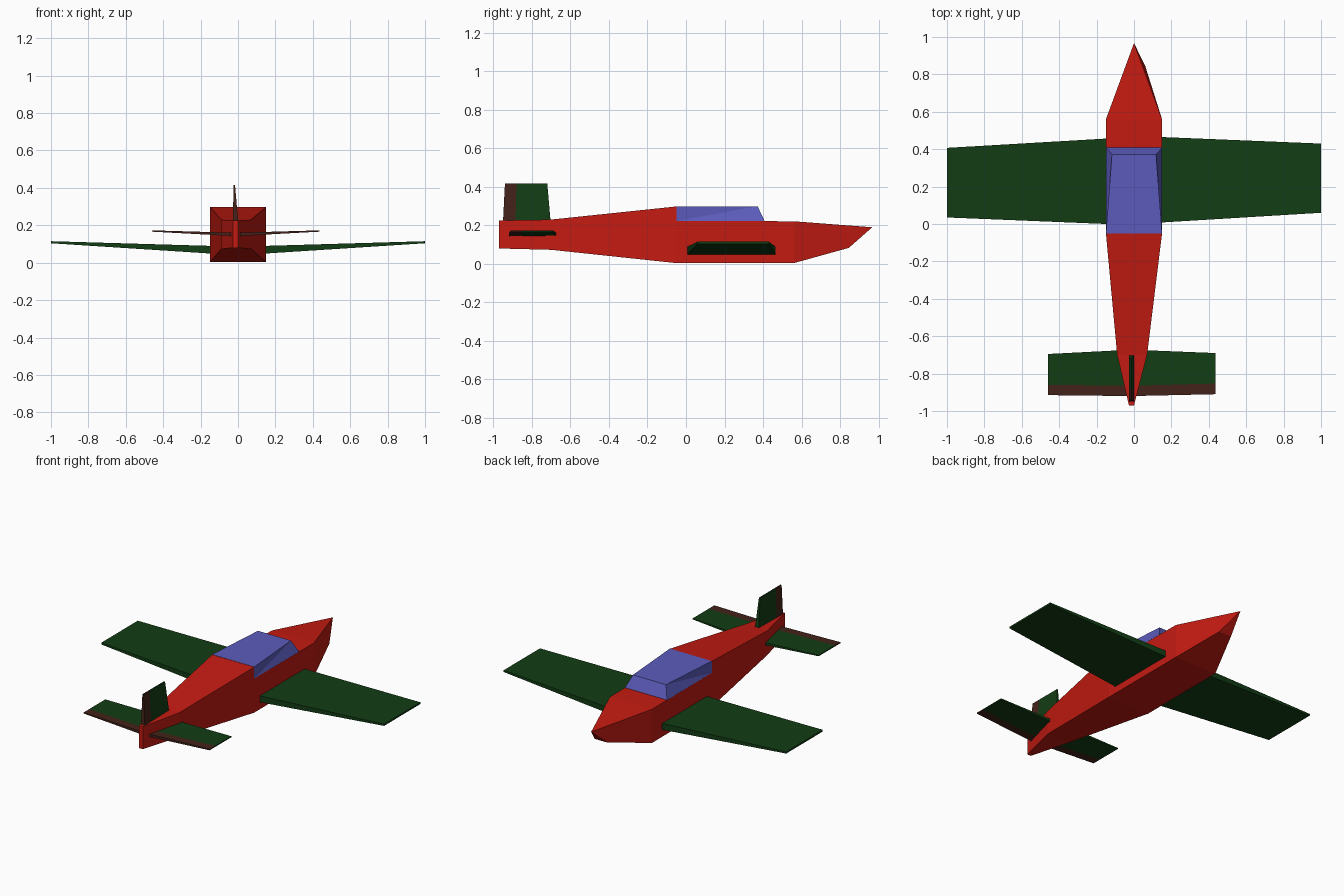
import bpy, bmesh

if "Cube" in bpy.data.objects:
    bpy.data.objects.remove(bpy.data.objects["Cube"])


def material(name, r, g, b):
    m = bpy.data.materials.new(name)
    m.diffuse_color = (r, g, b, 1)
    m.use_nodes = True
    m.node_tree.nodes["Principled BSDF"].inputs["Base Color"].default_value = m.diffuse_color
    return m


RED = material("red_paint", 0.55, 0.011, 0.006)
GREEN = material("green_paint", 0.006, 0.046, 0.007)
BROWN = material("brown_paint", 0.055, 0.016, 0.010)
BLUE = material("blue_glass", 0.105, 0.105, 0.50)


def mesh_object(name, points, faces, mat):
    bm = bmesh.new()
    vs = [bm.verts.new(p) for p in points]
    for f in faces:
        bm.faces.new([vs[i] for i in f])
    bmesh.ops.remove_doubles(bm, verts=bm.verts, dist=1e-5)
    bmesh.ops.recalc_face_normals(bm, faces=bm.faces)
    me = bpy.data.meshes.new(name)
    bm.to_mesh(me)
    bm.free()
    me.materials.append(mat)
    ob = bpy.data.objects.new(name, me)
    bpy.context.collection.objects.link(ob)
    return ob


def loft(name, sections, mat, cap_start=True, cap_end=True):
    """Skin a row of four-point sections."""
    points = [p for s in sections for p in s]
    faces = [(4 * k + i, 4 * k + (i + 1) % 4, 4 * k + 4 + (i + 1) % 4, 4 * k + 4 + i)
             for k in range(len(sections) - 1) for i in range(4)]
    if cap_start:
        faces.append((3, 2, 1, 0))
    if cap_end:
        n = len(points)
        faces.append((n - 4, n - 3, n - 2, n - 1))
    return mesh_object(name, points, faces, mat)


def frame(y, x0, x1, z0, z1):      # fuselage cross-section
    return [(x0, y, z0), (x1, y, z0), (x1, y, z1), (x0, y, z1)]


def rib(x, y0, y1, z0, z1):        # wing cross-section
    return [(x, y0, z0), (x, y1, z0), (x, y1, z1), (x, y0, z1)]


def slab(z, y0, y1, w, cx):        # fin cross-section
    return [(cx - w, y0, z), (cx + w, y0, z), (cx + w, y1, z), (cx - w, y1, z)]


# Fuselage: tapered tail, then cabin and pointed nose
loft("rear_fuselage", [frame(-0.97, -0.027, 0.0, 0.08, 0.225),
                       frame(-0.70, -0.09, 0.07, 0.073, 0.23),
                       frame(-0.05, -0.15, 0.15, 0.004, 0.298)], RED)
nose_tip = (0, 0.967, 0.19)
loft("front_fuselage", [frame(-0.05, -0.15, 0.15, 0.004, 0.223),
                        frame(0.56, -0.15, 0.15, 0.004, 0.221),
                        [(-0.03, 0.845, 0.083), (0.06, 0.845, 0.083), nose_tip, nose_tip]],
     RED, cap_start=False)

# Canopy: open underneath and behind, where it meets the body
canopy = [(s * x, y, z) for x, y, z in ((0.15, -0.05, 0.223), (0.15, -0.05, 0.299),
                                        (0.118, 0.372, 0.299), (0.15, 0.408, 0.222))
          for s in (-1, 1)]
mesh_object("canopy", canopy, [(2, 3, 5, 4), (4, 5, 7, 6), (0, 2, 4), (0, 4, 6),
                               (1, 5, 3), (1, 7, 5)], BLUE)

# Wings, tailplanes and elevators; the two sides differ slightly
for side, s, wing, tail_tip, tail_y in (
        ("left", -1, (0.0, 0.457, 0.035, 0.407), -0.46, (-0.915, -0.86, -0.695)),
        ("right", 1, (0.008, 0.465, 0.06, 0.43), 0.435, (-0.91, -0.853, -0.69))):
    loft(side + "_wing", [rib(0.145 * s, wing[0], wing[1], 0.049, 0.09),
                          rib(s, wing[2], wing[3], 0.104, 0.115)], GREEN)
    y0, y1, y2 = tail_y
    root = -0.012
    loft(side + "_tailplane", [rib(root, -0.865, -0.672, 0.142, 0.160),
                               rib(tail_tip, y1, y2, 0.166, 0.173)], GREEN)
    loft(side + "_elevator", [rib(root, -0.92, -0.865, 0.142, 0.160),
                              rib(tail_tip, y0, y1, 0.166, 0.173)], BROWN)

# Upright fin with rudder strip behind
loft("fin", [slab(0.22, -0.885, -0.703, 0.014, -0.013),
             slab(0.416, -0.88, -0.72, 0.004, -0.02)], GREEN)
loft("rudder", [slab(0.22, -0.95, -0.885, 0.014, -0.013),
                slab(0.416, -0.94, -0.88, 0.004, -0.02)], BROWN)
